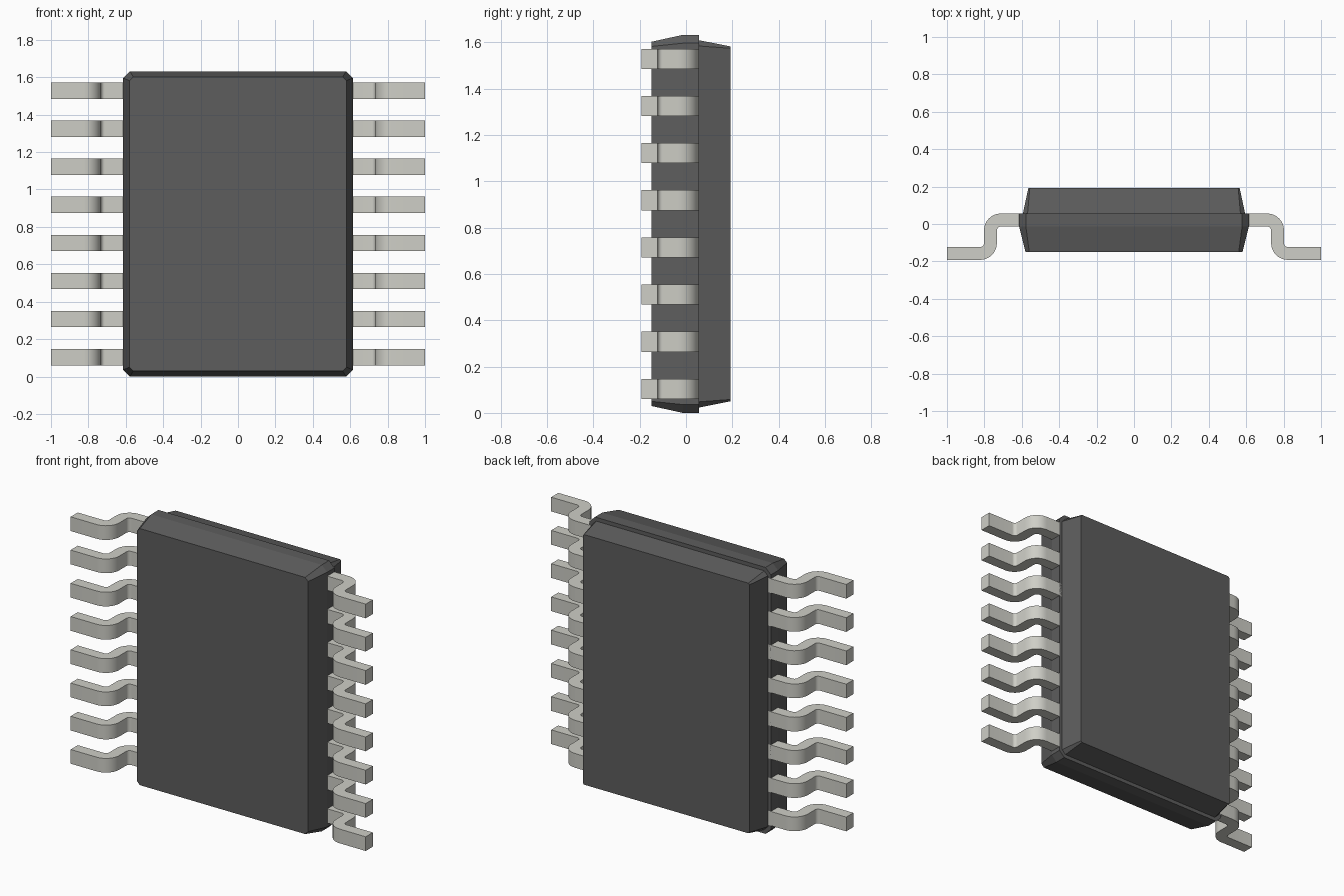
import bpy, bmesh, math

if "Cube" in bpy.data.objects:
    bpy.data.objects.remove(bpy.data.objects["Cube"])

ZC = 0.816  # mid height of the package


def material(name, color):
    m = bpy.data.materials.new(name)
    m.diffuse_color = color
    m.use_nodes = True
    m.node_tree.nodes["Principled BSDF"].inputs["Base Color"].default_value = m.diffuse_color
    return m


PLASTIC = material("dark_plastic", (0.11, 0.11, 0.11, 1))
METAL = material("lead_metal", (0.62, 0.62, 0.57, 1))
MARK = material("mark_paint", (0.62, 0.60, 0.54, 1))


def finish(name, bm, mats):
    bmesh.ops.recalc_face_normals(bm, faces=bm.faces)
    mesh = bpy.data.meshes.new(name)
    bm.to_mesh(mesh)
    bm.free()
    for m in mats:
        mesh.materials.append(m)
    ob = bpy.data.objects.new(name, mesh)
    bpy.context.collection.objects.link(ob)
    return ob


def octagon_loft(name, sections):
    """Loft chamfered rectangles along y: (y, half width, half height, chamfer)."""
    bm = bmesh.new()
    rings = []
    for y, w, h, c in sections:
        pts = [(w, h - c), (w - c, h), (c - w, h), (-w, h - c),
               (-w, c - h), (c - w, -h), (w - c, -h), (w, c - h)]
        rings.append([bm.verts.new((x, y, ZC + z)) for x, z in pts])
    for a, b in zip(rings, rings[1:]):
        for i in range(8):
            j = (i + 1) % 8
            bm.faces.new((a[i], a[j], b[j], b[i]))
    bm.faces.new(rings[0])
    bm.faces.new(rings[-1])
    return finish(name, bm, [PLASTIC, MARK])


def arc(cx, cy, r, a0, a1, n=8):
    return [(cx + r * math.cos(math.radians(a0 + (a1 - a0) * i / n)),
             cy + r * math.sin(math.radians(a0 + (a1 - a0) * i / n))) for i in range(n + 1)]


# Two moulded halves of the body
octagon_loft("front_body_half", [(-0.15, 0.58, 0.786, 0.02),
                                 (-0.014, 0.614, 0.816, 0.036),
                                 (0.056, 0.614, 0.816, 0.036)])
back = octagon_loft("back_body_half", [(0.056, 0.594, 0.793, 0.025),
                                       (0.192, 0.565, 0.766, 0.008)])

# Round recessed mark on the back face
bm = bmesh.new()
bmesh.ops.create_cone(bm, cap_ends=True, segments=48, radius1=0.1, radius2=0.1, depth=0.1)
for v in bm.verts:
    x, y, z = v.co
    v.co = (0.28 + x, 0.212 + z, 1.297 + y)
for f in bm.faces:
    f.material_index = 1
cutter = finish("mark_cutter", bm, [PLASTIC, MARK])
cutter.hide_render = True
cutter.hide_set(True)
cut = back.modifiers.new("mark_recess", 'BOOLEAN')
cut.operation = 'DIFFERENCE'
cut.solver = 'EXACT'
cut.object = cutter

# Gull-wing leads: side profile extruded in z, eight per side
profile = ([(0.58, 0.056)] + arc(0.712, -0.034, 0.09, 90, 0)
           + arc(0.823, -0.102, 0.021, 180, 270) + [(1.0, -0.123), (1.0, -0.192)]
           + arc(0.823, -0.192 + 0.09, 0.09, 270, 180)
           + arc(0.712, -0.034, 0.021, 0, 90) + [(0.58, -0.013)])
LEAD_W, PITCH = 0.087, 0.2036


def lead(name, side, zc):
    bm = bmesh.new()
    face = bm.faces.new([bm.verts.new((side * x, y, zc - LEAD_W / 2)) for x, y in profile])
    ext = bmesh.ops.extrude_face_region(bm, geom=[face])
    for v in ext["geom"]:
        if isinstance(v, bmesh.types.BMVert):
            v.co.z += LEAD_W
    ob = finish(name, bm, [METAL])
    bpy.ops.object.select_all(action='DESELECT')
    ob.select_set(True)
    bpy.context.view_layer.objects.active = ob
    bpy.ops.object.shade_smooth_by_angle(angle=math.radians(30))


for side, label in ((-1, "left"), (1, "right")):
    for i in range(8):
        lead(f"{label}_lead_{i + 1}", side, ZC + (i - 3.5) * PITCH)
